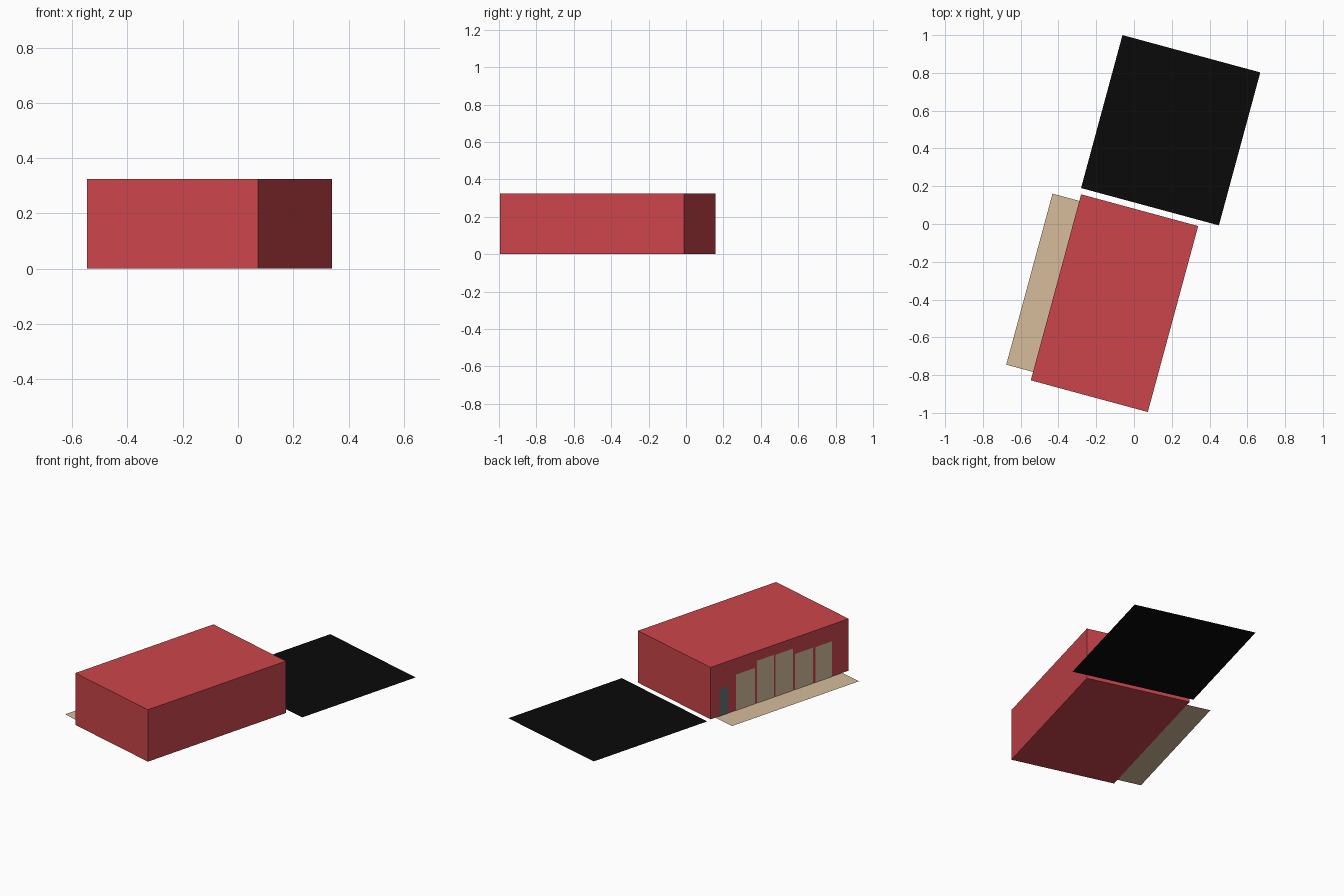
import bpy, math
from mathutils import Matrix

if "Cube" in bpy.data.objects:
    bpy.data.objects.remove(bpy.data.objects["Cube"])

# Site frame: origin at the building's back-left corner, u across, v towards the back
SITE = Matrix.Translation((-0.28, 0.157, 0)) @ Matrix.Rotation(math.radians(-15.15), 4, 'Z')


def material(name, rgb):
    m = bpy.data.materials.new(name)
    m.diffuse_color = (*rgb, 1)
    m.use_nodes = True
    m.node_tree.nodes["Principled BSDF"].inputs["Base Color"].default_value = m.diffuse_color
    return m


RED = material("red_wall", (0.60, 0.06, 0.07))
TAN = material("tan", (0.67, 0.50, 0.33))
BLACK = material("asphalt", (0.003, 0.003, 0.003))
GREY = material("dark_door", (0.13, 0.17, 0.17))


def finish(name, mat, matrix):
    o = bpy.context.object
    o.name = name
    o.data.transform(matrix)
    o.data.materials.append(mat)
    return o


def slab(name, u0, u1, v0, v1, mat):
    bpy.ops.mesh.primitive_plane_add(size=1)
    return finish(name, mat, SITE @ Matrix.Translation(((u0 + u1) / 2, (v0 + v1) / 2, 0))
                  @ Matrix.Diagonal((u1 - u0, v1 - v0, 1, 1)))


def wall_panel(name, start, end, height, mat):
    # Upright panel just outside the left wall, measured from the back corner
    bpy.ops.mesh.primitive_plane_add(size=1)
    return finish(name, mat, SITE @ Matrix.Translation((-0.002, -(start + end) / 2, height / 2))
                  @ Matrix.Rotation(math.radians(-90), 4, 'Y')
                  @ Matrix.Diagonal((height, end - start, 1, 1)))


# Main building block
W, L, H = 0.642, 1.02, 0.325
bpy.ops.mesh.primitive_cube_add(size=1)
finish("building", RED, SITE @ Matrix.Translation((W / 2, -L / 2, H / 2))
       @ Matrix.Diagonal((W, L, H, 1)))

# Flat ground areas
slab("parking_lot", -0.009, 0.747, 0.032, 0.871, BLACK)
slab("walkway", -0.147, 0, -0.974, -0.036, TAN)

# Entry door and the row of bay doors
wall_panel("entry_door", 0.066, 0.126, 0.173, GREY)
for i, (a, b, h) in enumerate([(0.185, 0.325, 0.225), (0.340, 0.466, 0.265), (0.478, 0.606, 0.262),
                               (0.624, 0.754, 0.224), (0.772, 0.895, 0.222)]):
    wall_panel(f"bay_door_{i + 1}", a, b, h, TAN)
